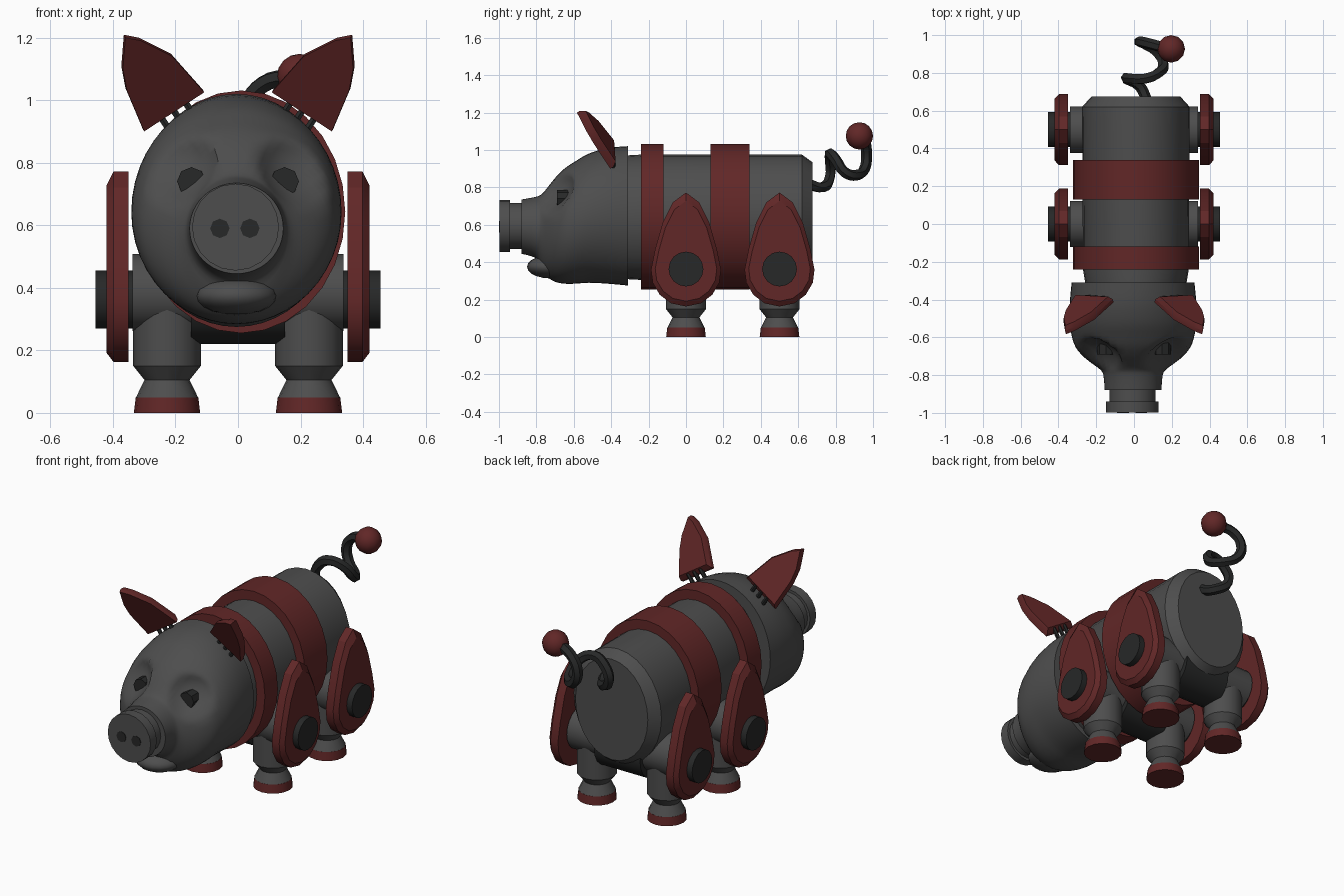
import bpy, bmesh
from math import cos, sin, tau, radians
from mathutils import Vector

old = bpy.data.objects.get("Cube")
if old:
    bpy.data.objects.remove(old, do_unlink=True)


def material(name, rgb):
    m = bpy.data.materials.new(name)
    m.use_nodes = True
    m.diffuse_color = (*rgb, 1)
    bsdf = next(n for n in m.node_tree.nodes if n.type == 'BSDF_PRINCIPLED')
    bsdf.inputs["Base Color"].default_value = (*rgb, 1)
    return m


GREY = material("dark grey", (0.075, 0.075, 0.075))
RED = material("deep red", (0.12, 0.02, 0.02))
BLACK = material("charcoal", (0.02, 0.021, 0.021))


def finish(obj, mat, angle=32):
    obj.data.materials.append(mat)
    bpy.ops.object.select_all(action='DESELECT')
    obj.select_set(True)
    bpy.context.view_layer.objects.active = obj
    bpy.ops.object.shade_smooth_by_angle(angle=radians(angle))
    return obj


def skin(name, rings, mat, angle=32):
    """Join closed rings of points into a capped solid."""
    bm = bmesh.new()
    loops = [[bm.verts.new(p) for p in ring] for ring in rings]
    n = len(loops[0])
    for a, b in zip(loops, loops[1:]):
        for i in range(n):
            j = (i + 1) % n
            bm.faces.new((a[i], a[j], b[j], b[i]))
    bm.faces.new(loops[0])
    bm.faces.new(loops[-1])
    bmesh.ops.recalc_face_normals(bm, faces=bm.faces)
    mesh = bpy.data.meshes.new(name)
    bm.to_mesh(mesh)
    bm.free()
    obj = bpy.data.objects.new(name, mesh)
    bpy.context.collection.objects.link(obj)
    return finish(obj, mat, angle)


def ellipse(axis, t, a, b, ra, rb, n):
    """Ring across the given axis at t, centred on (a, b)."""
    pts = []
    for i in range(n):
        u, v = a + ra * cos(tau * i / n), b + rb * sin(tau * i / n)
        pts.append(Vector({'x': (t, u, v), 'y': (u, t, v), 'z': (u, v, t)}[axis]))
    return pts


def turned(name, axis, a, b, profile, mat, n=16):
    """Round part from (position, radius) steps along an axis."""
    return skin(name, [ellipse(axis, t, a, b, r, r, n) for t, r in profile], mat)


def tube(name, points, radius, mat, smooth=True):
    curve = bpy.data.curves.new(name, 'CURVE')
    curve.dimensions = '3D'
    curve.bevel_depth = radius
    curve.bevel_resolution = 1
    curve.resolution_u = 4
    curve.use_fill_caps = True
    s = curve.splines.new('BEZIER' if smooth else 'POLY')
    pts = s.bezier_points if smooth else s.points
    pts.add(len(points) - 1)
    for p, co in zip(pts, points):
        if smooth:
            p.co = co
            p.handle_left_type = p.handle_right_type = 'AUTO'
        else:
            p.co = (*co, 1)
    obj = bpy.data.objects.new(name, curve)
    bpy.context.collection.objects.link(obj)
    bpy.ops.object.select_all(action='DESELECT')
    obj.select_set(True)
    bpy.context.view_layer.objects.active = obj
    bpy.ops.object.convert(target='MESH')
    return finish(bpy.context.object, mat, 50)


# Barrel body with a chamfered rear
body = [(-0.33, 0.265, 0.33), (-0.24, 0.28, 0.335), (0.62, 0.285, 0.335), (0.675, 0.235, 0.295)]
skin("body", [ellipse('y', y, 0.01, 0.64, rx, rz, 28) for y, rx, rz in body], GREY, 25)

# Body bands
for name, y0, y1 in (("front_band", -0.24, -0.12), ("middle_band", 0.13, 0.34)):
    skin(name, [ellipse('y', y, 0.01, 0.643, 0.333, 0.388, 28) for y in (y0, y1)], RED)

# Head: rows of y, top, bottom, half width
rows = [Vector(r) for r in (
    (-0.31, 1.02, 0.275, 0.325), (-0.42, 1.01, 0.285, 0.335), (-0.52, 0.98, 0.29, 0.335),
    (-0.59, 0.94, 0.285, 0.325), (-0.65, 0.9, 0.285, 0.305), (-0.7, 0.85, 0.295, 0.265),
    (-0.74, 0.8, 0.32, 0.215), (-0.77, 0.765, 0.36, 0.175), (-0.8, 0.75, 0.42, 0.157),
    (-0.88, 0.735, 0.445, 0.15))]
dense = []
for i in range(len(rows) - 1):
    p, q = rows[i], rows[i + 1]
    m0 = (q - rows[max(i - 1, 0)]) / 2
    m1 = (rows[min(i + 2, len(rows) - 1)] - p) / 2
    for t in (0, 1 / 3, 2 / 3):
        dense.append(p * (2 * t**3 - 3 * t**2 + 1) + m0 * (t**3 - 2 * t**2 + t)
                     + q * (3 * t**2 - 2 * t**3) + m1 * (t**3 - t**2))
dense.append(rows[-1])
head = [ellipse('y', y, -0.005, (top + low) / 2, w, (top - low) / 2, 48)
        for y, top, low, w in dense]

# Eye sockets pressed into the head
for ring in head:
    for p in ring:
        s = 1 if p.x > 0 else -1
        d = (p - Vector((s * 0.18, -0.695, 0.775))).length / 0.125
        if d < 1:
            p += Vector((-s * 0.5, 0.85, 0)) * 0.065 * (1 - d * d)
skin("head", head, GREY, 45)

# Snout, nostrils and jaw
turned("snout", 'y', -0.008, 0.594,
       [(-0.87, 0.123), (-0.94, 0.123), (-0.94, 0.139), (-0.997, 0.139)], GREY, 20)
bpy.ops.mesh.primitive_uv_sphere_add(segments=20, ring_count=10, location=(-0.005, -0.725, 0.375))
jaw = bpy.context.object
jaw.name = "lower_jaw"
jaw.scale = (0.13, 0.125, 0.062)
finish(jaw, GREY, 60)

for s, side in ((1, "left"), (-1, "right")):
    turned(side + "_nostril", 'y', s * 0.048 - 0.01, 0.59, [(-0.99, 0.031), (-1.0, 0.031)], BLACK, 8)
    turned(side + "_eye", 'y', s * 0.149, 0.74, [(-0.58, 0.046), (-0.69, 0.046)], BLACK, 8)

    # Forward leaning ear: outline lies in a tilted plane
    outline = [(0.30, 0.9), (0.355, 1.03), (0.368, 1.1), (0.36, 1.2),
               (0.31, 1.19), (0.21, 1.14), (0.108, 1.025)]
    normal = Vector((s * -0.255, -0.85, -0.455)).normalized()
    front = []
    for x, z in outline:
        y = -0.405 - 0.3 * (0.3 - x) * -1 - 0.535 * (z - 0.9)
        front.append(Vector((s * x, y, z)))
    mid = sum(front, Vector()) / len(front)
    back = [mid + (p - mid) * 0.9 - normal * 0.045 for p in front]
    skin(side + "_ear", [front, [p - normal * 0.02 for p in front], back], RED, 20)

    # Ear pegs
    for k in (0.3, 0.5, 0.7):
        base = front[0].lerp(front[-1], k) - normal * 0.022
        out = Vector((s * 0.55, 0, 0.83))
        tube(f"{side}_ear_peg", [base - out * 0.045, base + out * 0.02], 0.012, BLACK, False)

    for y, end in ((0, "front"), (0.5, "rear")):
        name = f"{end}_{side}_"
        # Hip, leg and foot
        turned(name + "hip", 'x', y, 0.385, [(s * 0.12, 0.123), (s * 0.338, 0.123)], GREY, 20)
        leg = turned(name + "leg", 'z', s * 0.227, y,
                     [(0.36, 0.108), (0.15, 0.108), (0.105, 0.072), (0.048, 0.1)], GREY)
        turned(name + "foot", 'z', s * 0.227, y, [(0.05, 0.1), (0, 0.106)], RED)
        turned(name + "axle", 'x', y, 0.363, [(s * 0.3, 0.093), (s * 0.455, 0.093)], BLACK)

        # Teardrop guard with a chamfered outer rim
        half = [(0.07, 0.72), (0.125, 0.61), (0.165, 0.47), (0.187, 0.36),
                (0.178, 0.29), (0.14, 0.225), (0.08, 0.18)]
        drop = [(0, 0.772)] + half + [(0, 0.163)] + [(-a, z) for a, z in reversed(half)]
        rings = [[Vector((s * x, y + a * k, 0.4 + (z - 0.4) * k)) for a, z in drop]
                 for x, k in ((0.35, 1), (0.398, 1), (0.42, 0.88))]
        skin(name + "guard", rings, RED, 25)

# Dark drums between the hips
for y, end in ((0, "front"), (0.5, "rear")):
    turned(end + "_drum", 'x', y, 0.36, [(-0.15, 0.14), (0.15, 0.14)], BLACK, 20)

# Coiled tail and its ball
coil = [(0.07, 0.65, 0.82), (0.03, 0.73, 0.8), (-0.04, 0.77, 0.86), (-0.01, 0.77, 0.94),
        (0.06, 0.77, 0.98), (0.13, 0.8, 0.95), (0.155, 0.85, 0.88), (0.12, 0.91, 0.865),
        (0.05, 0.955, 0.9), (0.03, 0.965, 0.98), (0.08, 0.955, 1.05), (0.17, 0.93, 1.075)]
tube("tail", coil, 0.029, BLACK)
bpy.ops.mesh.primitive_uv_sphere_add(segments=12, ring_count=8, radius=0.073,
                                     location=(0.197, 0.927, 1.075))
bpy.context.object.name = "tail_ball"
finish(bpy.context.object, RED, 50)
